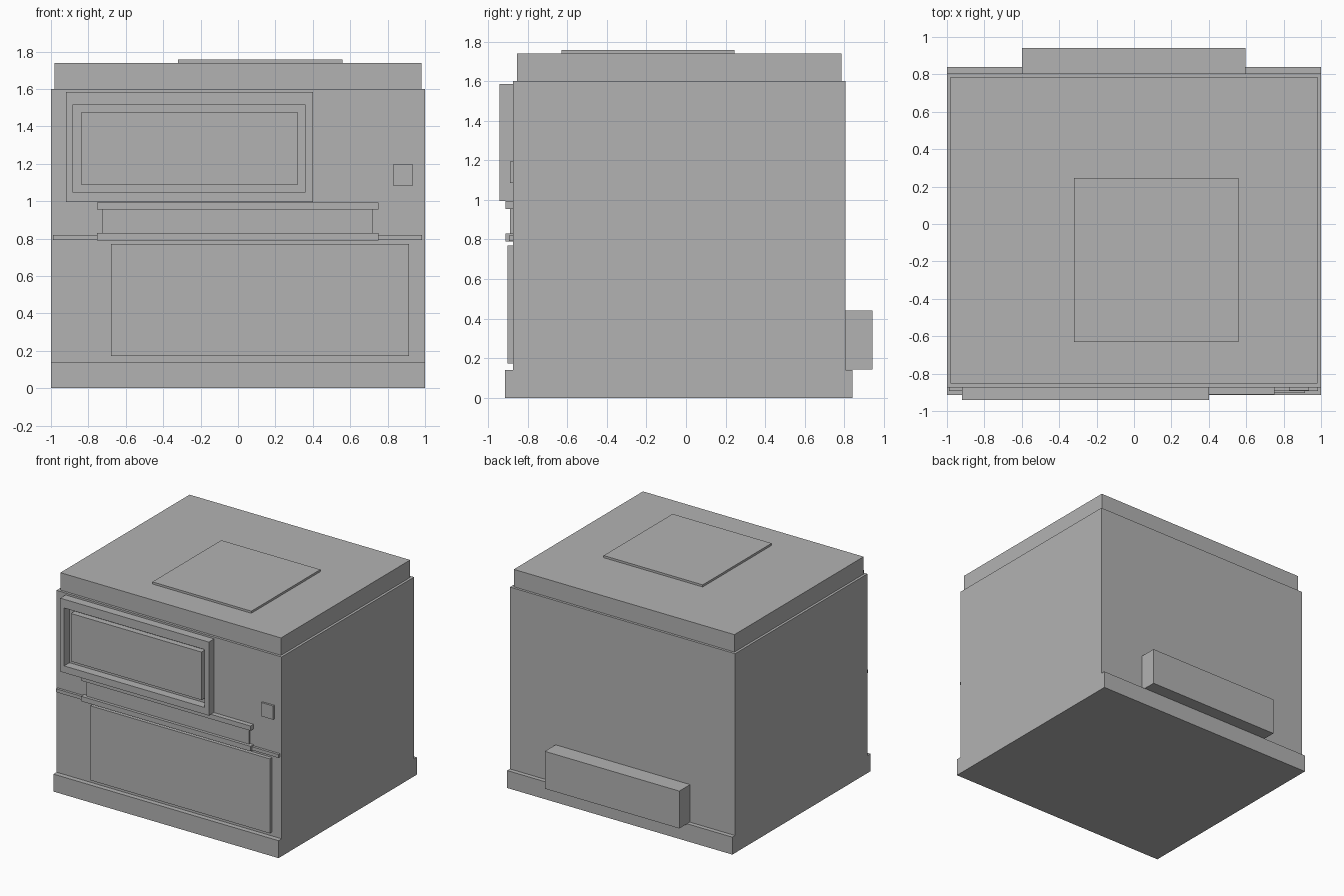
import bpy
import bmesh
from mathutils import Vector

cube = bpy.data.objects.get("Cube")
if cube:
    bpy.data.objects.remove(cube, do_unlink=True)

# Single plain grey finish
GREY = (0.45, 0.45, 0.45, 1.0)
grey = bpy.data.materials.new("plain_grey")
grey.use_nodes = True
grey.diffuse_color = GREY
grey.node_tree.nodes["Principled BSDF"].inputs["Base Color"].default_value = GREY

FACE = -0.874   # front face of the cabinet
REAR = 0.805    # rear face of the cabinet


def box(name, x, y, z):
    """Axis-aligned box from (low, high) pairs."""
    bm = bmesh.new()
    bmesh.ops.create_cube(bm, size=1)
    low, high = (Vector(p) for p in zip(x, y, z))
    for v in bm.verts:
        v.co = [l + (c + 0.5) * (h - l) for c, l, h in zip(v.co, low, high)]
    mesh = bpy.data.meshes.new(name)
    bm.to_mesh(mesh)
    bm.free()
    mesh.materials.append(grey)
    obj = bpy.data.objects.new(name, mesh)
    bpy.context.collection.objects.link(obj)
    return obj


def front_panel(name, x, z, front):
    """Box standing proud of the cabinet front."""
    return box(name, x, (front, FACE), z)


def cut_opening(obj, x, z):
    """Open a rectangular hole through a front panel."""
    cutter = box(obj.name + "_cutter", x, (-1.1, -0.8), z)
    cutter.hide_render = True
    cutter.hide_viewport = True
    cutter.display_type = 'WIRE'
    mod = obj.modifiers.new("opening", 'BOOLEAN')
    mod.operation = 'DIFFERENCE'
    mod.solver = 'EXACT'
    mod.object = cutter
    # Bake the cut and drop the helper
    bpy.context.view_layer.update()
    graph = bpy.context.evaluated_depsgraph_get()
    mesh = bpy.data.meshes.new_from_object(obj.evaluated_get(graph))
    obj.modifiers.clear()
    obj.data = mesh
    bpy.data.objects.remove(cutter, do_unlink=True)


# Cabinet: plinth, body, lid and raised top plate
box("plinth", (-1, 1), (-0.914, 0.84), (0, 0.14))
box("body", (-1, 1), (FACE, REAR), (0.14, 1.6))
box("lid", (-0.98, 0.98), (-0.854, 0.785), (1.6, 1.74))
box("top_plate", (-0.32, 0.56), (-0.63, 0.245), (1.74, 1.757))

# Rear housing
box("rear_housing", (-0.6, 0.595), (REAR, 0.942), (0.142, 0.442))

# Window: deep frame around a raised pane
frame = front_panel("window_frame", (-0.92, 0.4), (0.995, 1.585), -0.942)
cut_opening(frame, (-0.885, 0.36), (1.05, 1.515))
front_panel("window_pane", (-0.84, 0.32), (1.09, 1.475), -0.92)

# Slot: recessed panel between two ledges
for name, z in (("upper_ledge", (0.955, 0.993)), ("lower_ledge", (0.79, 0.83))):
    front_panel(name, (-0.755, 0.75), z, -0.912)
front_panel("slot_panel", (-0.725, 0.72), (0.83, 0.955), -0.888)

# Full-width trim, lower door and button
front_panel("trim_strip", (-0.99, 0.985), (0.793, 0.82), -0.894)
front_panel("lower_door", (-0.68, 0.915), (0.172, 0.77), -0.903)
front_panel("button", (0.83, 0.935), (1.085, 1.195), -0.89)
